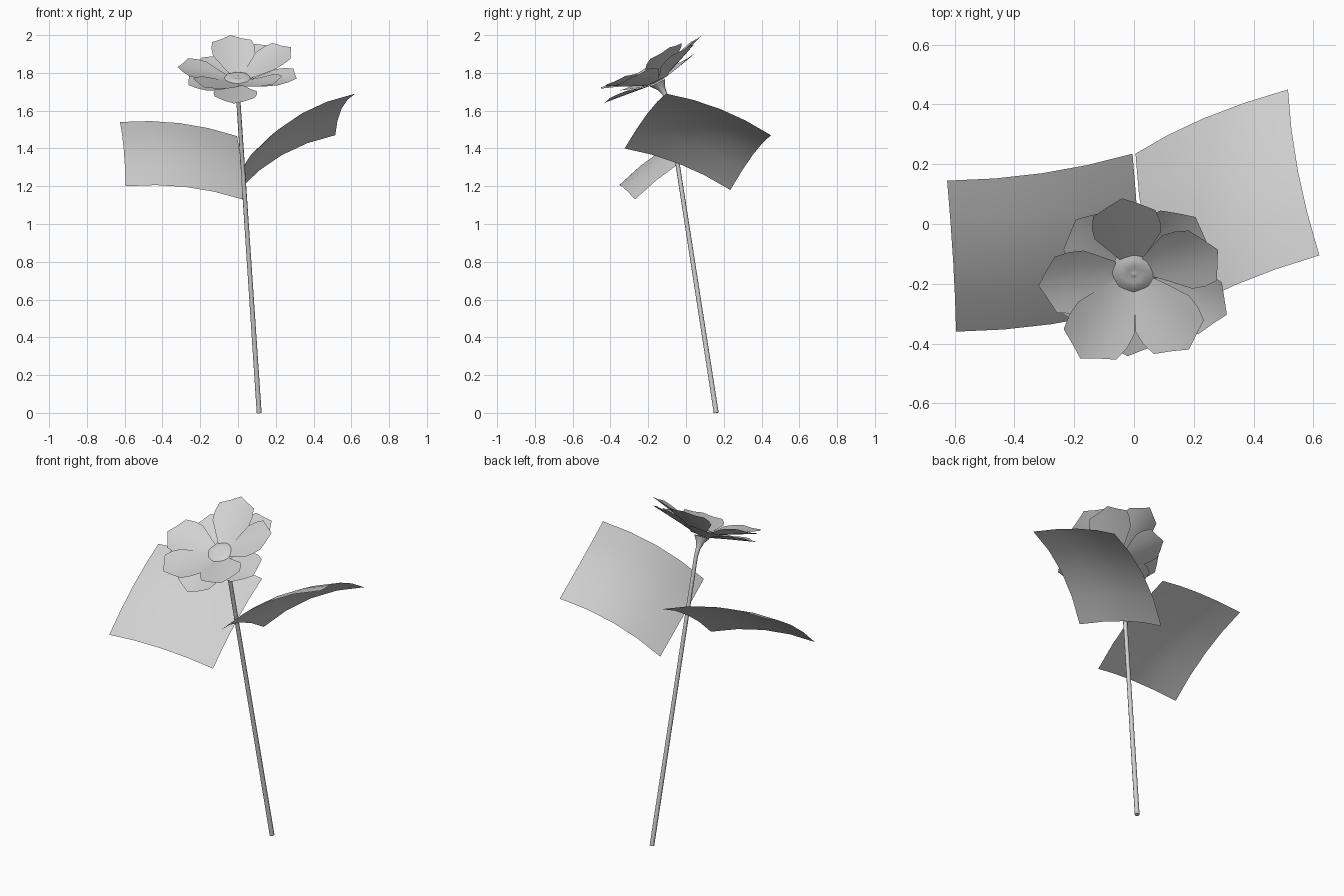
import bpy
import math
from mathutils import Vector

if "Cube" in bpy.data.objects:
    bpy.data.objects.remove(bpy.data.objects["Cube"], do_unlink=True)

grey = bpy.data.materials.new("plain_grey")
grey.use_nodes = True
grey.diffuse_color = (0.64, 0.64, 0.64, 1)
grey.node_tree.nodes["Principled BSDF"].inputs["Base Color"].default_value = (0.64, 0.64, 0.64, 1)


def make_grid(name, rows, wrap=False, angle=50):
    """Skin equal-length rows of points with quads and shade them smooth."""
    n = len(rows[0])
    verts = [p for row in rows for p in row]
    faces = []
    for i in range(len(rows) - 1):
        for j in range(n if wrap else n - 1):
            k = (j + 1) % n
            faces.append((i * n + j, i * n + k, (i + 1) * n + k, (i + 1) * n + j))
    if wrap:
        faces.append(tuple(reversed(range(n))))
        faces.append(tuple(range(len(verts) - n, len(verts))))
    mesh = bpy.data.meshes.new(name)
    mesh.from_pydata(verts, [], faces)
    mesh.materials.append(grey)
    obj = bpy.data.objects.new(name, mesh)
    bpy.context.collection.objects.link(obj)
    bpy.ops.object.select_all(action='DESELECT')
    obj.select_set(True)
    bpy.context.view_layer.objects.active = obj
    bpy.ops.object.shade_smooth_by_angle(angle=math.radians(angle))
    return obj


def lathe(name, stations, sides, angle=50):
    """Rings given as (centre, axis, radius)."""
    rows = []
    for centre, axis, radius in stations:
        axis = Vector(axis).normalized()
        u = Vector((0, 1, 0)).cross(axis).normalized()
        v = axis.cross(u)
        turns = [2 * math.pi * k / sides for k in range(sides)]
        rows.append([Vector(centre) + radius * (u * math.cos(a) + v * math.sin(a)) for a in turns])
    return make_grid(name, rows, True, angle)


def leaf(name, inner_front, inner_back, outer_front, outer_back, bow_long, bow_wide, steps=4):
    """Rectangular blade bowed upward along both directions."""
    a, b, c, d = map(Vector, (inner_front, inner_back, outer_front, outer_back))
    normal = (c - a).cross(b - a).normalized()
    up = normal if normal.z > 0 else -normal
    rows = []
    for i in range(steps + 1):
        s = i / steps
        row = []
        for j in range(steps + 1):
            t = j / steps
            p = a.lerp(c, s).lerp(b.lerp(d, s), t)
            row.append(p + up * 4 * (bow_long * s * (1 - s) + bow_wide * t * (1 - t)))
        rows.append(row if normal.z > 0 else row[::-1])
    return make_grid(name, rows)


# Leaves
leaf("left_leaf", (0.11, -0.325, 1.40), (0.005, 0.235, 1.18),
     (0.62, -0.105, 1.69), (0.515, 0.45, 1.47), 0.05, 0.036)
leaf("right_leaf", (0.025, -0.27, 1.13), (-0.005, 0.235, 1.465),
     (-0.595, -0.36, 1.2), (-0.625, 0.145, 1.54), 0.038, 0.03)

# Flower frame: axis leans toward the front
heart = Vector((0, -0.155, 1.755))
side = Vector((1, 0, 0))
axis = Vector((0, -0.45, 0.89)).normalized()
rise = axis.cross(side)

# Stem, bending into the flower base
lean = Vector((-0.11, -0.256, 1.65))
foot = Vector((0.112, 0.16, 0))
lathe("stem", [(foot, lean, 0.013), (foot + lean * 0.5, lean, 0.012),
               (foot + lean, lean, 0.011), ((0, -0.113, 1.69), (0, -0.35, 0.9), 0.013),
               ((0, -0.132, 1.72), axis, 0.022), (heart - axis * 0.008, axis, 0.045)], 8)

# Flower centre: low smooth dome with a faint button
lathe("flower_centre", [(heart + axis * h, axis, r) for h, r in
                        ((0.002, 0.066), (0.016, 0.083), (0.029, 0.055), (0.032, 0.03),
                         (0.028, 0.018), (0.033, 0.006))], 8, 100)

# Half petal outline: distance from centre against half width, then a pointed tip
OUTLINE = ((0.03, 0.025), (0.09, 0.062), (0.17, 0.112), (0.22, 0.115), (0.27, 0.105))
TIP = 0.06


def petal(name, azimuth, length, lift, drop):
    """Cupped pointed petal; lift is the height of its tip above the flower plane."""
    a = math.radians(azimuth)
    out = side * math.cos(a) + rise * math.sin(a)
    across = axis.cross(out)
    scale = length / (OUTLINE[-1][0] + TIP)
    rows = []
    for r, w in OUTLINE:
        row = []
        for f in (-1, -0.5, 0, 0.5, 1):
            reach = r + TIP * (1 - abs(f)) * (r / OUTLINE[-1][0]) ** 4
            height = lift * reach * scale / length - drop + 0.018 * (f * w / 0.115) ** 2
            row.append(heart + out * reach * scale + across * w * f + axis * height)
        rows.append(row)
    return make_grid(name, rows)


# Upper and lower petal layers: azimuth, length, lift
UPPER = ((97, 0.328, 0.11), (27, 0.315, 0.13), (-53, 0.305, 0.105), (-123, 0.33, 0.105), (182, 0.32, 0.09))
LOWER = ((50, 0.32, 0.1), (-22, 0.335, 0.09), (-94, 0.31, 0.035), (133, 0.285, 0.045), (205, 0.29, 0.05))
for layer, petals, drop in (("upper", UPPER, 0), ("lower", LOWER, 0.01)):
    for i, (azimuth, length, lift) in enumerate(petals):
        petal(f"{layer}_petal_{i + 1}", azimuth, length, lift, drop)
